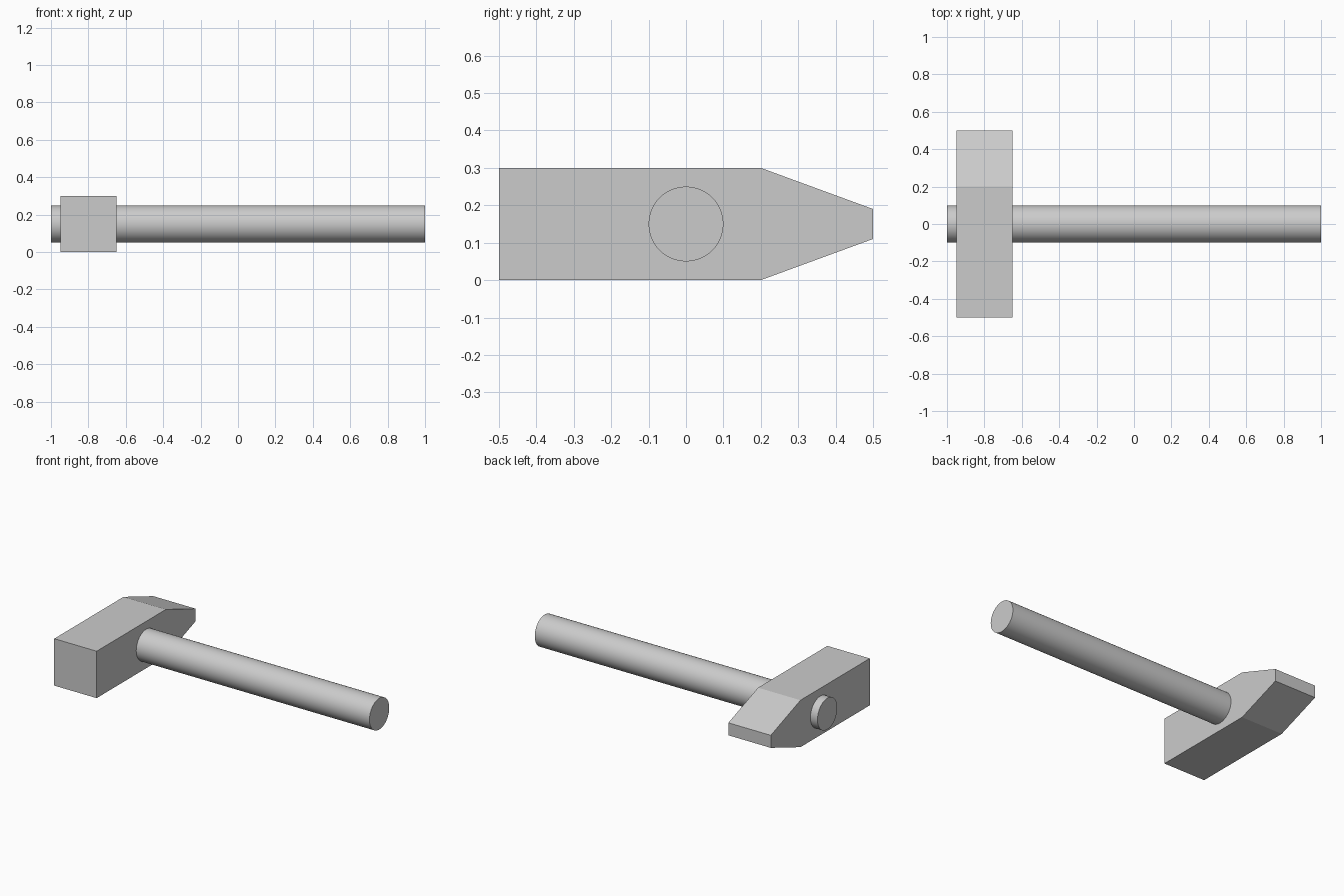
import bpy, bmesh, math

if "Cube" in bpy.data.objects:
    bpy.data.objects.remove(bpy.data.objects["Cube"])

# Head: side profile (y, z) extruded along x
profile = [(-0.5, 0), (0.2, 0), (0.5, 0.11), (0.5, 0.19), (0.2, 0.3), (-0.5, 0.3)]
X0, X1 = -0.95, -0.65
bm = bmesh.new()
face = bm.faces.new([bm.verts.new((X0, y, z)) for y, z in profile])
ext = bmesh.ops.extrude_face_region(bm, geom=[face])
verts = [v for v in ext["geom"] if isinstance(v, bmesh.types.BMVert)]
bmesh.ops.translate(bm, verts=verts, vec=(X1 - X0, 0, 0))
bmesh.ops.recalc_face_normals(bm, faces=bm.faces)
mesh = bpy.data.meshes.new("hammer_head")
bm.to_mesh(mesh)
bm.free()
head = bpy.data.objects.new("hammer_head", mesh)
bpy.context.collection.objects.link(head)

# Handle: round shaft passing through the head
bpy.ops.mesh.primitive_cylinder_add(vertices=64, radius=0.1, depth=2,
                                    location=(0, 0, 0.15),
                                    rotation=(0, math.pi / 2, 0))
handle = bpy.context.object
handle.name = "handle"
bpy.ops.object.shade_smooth_by_angle(angle=math.radians(30))
